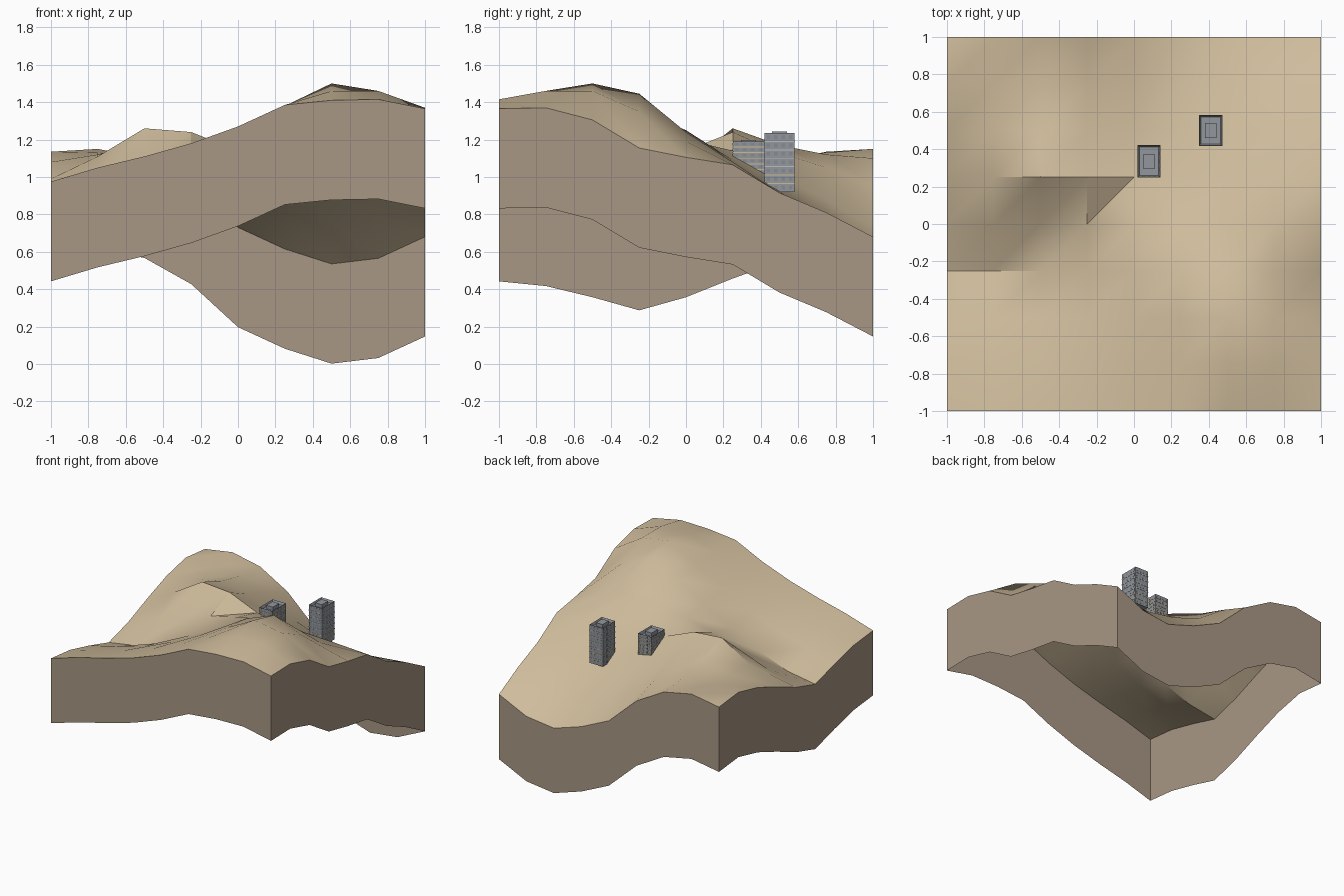
import bpy
import bmesh
import math
from mathutils import Vector

start_cube = bpy.data.objects.get("Cube")
if start_cube:
    bpy.data.objects.remove(start_cube, do_unlink=True)


def make_material(name, colour):
    material = bpy.data.materials.new(name)
    material.use_nodes = True
    rgba = (*colour, 1)
    material.diffuse_color = rgba
    material.node_tree.nodes["Principled BSDF"].inputs["Base Color"].default_value = rgba
    return material


sand = make_material("sand ground", (0.62, 0.50, 0.33))
earth = make_material("cut earth", (0.39, 0.31, 0.23))
concrete = make_material("grey concrete", (0.29, 0.31, 0.335))
glass = make_material("grey glass", (0.24, 0.26, 0.29))
pale = make_material("pale window light", (0.50, 0.52, 0.52))
amber = make_material("amber window light", (0.62, 0.50, 0.28))


def add_object(name, bm, materials):
    mesh = bpy.data.meshes.new(name)
    bm.normal_update()
    bm.to_mesh(mesh)
    bm.free()
    for material in materials:
        mesh.materials.append(material)
    obj = bpy.data.objects.new(name, mesh)
    bpy.context.collection.objects.link(obj)
    return obj


def add_box(bm, low, high, material_index=0):
    """Add one axis-aligned box between two corners."""
    low, high = Vector(low), Vector(high)
    verts = bmesh.ops.create_cube(bm, size=1)["verts"]
    size = high - low
    for vert in verts:
        vert.co = (low + high) / 2 + Vector(c * s for c, s in zip(vert.co, size))
    for face in {f for v in verts for f in v.link_faces}:
        face.material_index = material_index
    return verts


# Ground heights in hundredths, one row per step from front to back
HEIGHTS = (
    (97.5, 105, 111, 118, 127, 138.5, 141, 141.5, 136.5),
    (95, 101, 108, 116, 126, 138, 146, 146, 137),
    (89, 95, 102, 112, 124, 137, 150, 146, 130.5),
    (82, 86, 95, 108, 120, 135, 144.5, 135, 115.5),
    (89, 97, 106, 114, 120, 125, 124, 119, 110.5),
    (99, 111, 126, 124, 114, 109, 108, 108, 106.5),
    (108, 112, 117, 113, 100, 95, 92, 91, 91.5),
    (113.5, 113, 112, 105, 88, 80, 76, 77, 81),
    (111, 115, 110, 96, 73, 61.5, 53.5, 56.5, 68),
)
STEP = 0.25
SKIRT = 0.533


def build_terrain():
    bm = bmesh.new()
    grid = [[bm.verts.new((x * STEP - 1, y * STEP - 1, height / 100))
             for x, height in enumerate(row)] for y, row in enumerate(HEIGHTS)]
    count = len(grid) - 1
    # Hilly top, split along the rising diagonal
    for y in range(count):
        for x in range(count):
            a, b = grid[y][x], grid[y][x + 1]
            c, d = grid[y + 1][x + 1], grid[y + 1][x]
            bm.faces.new((a, b, c))
            bm.faces.new((a, c, d))
    # Cut sides that follow the rim, open underneath
    rim = [e for e in bm.edges if e.is_boundary]
    made = bmesh.ops.extrude_edge_only(bm, edges=rim)["geom"]
    for item in made:
        if isinstance(item, bmesh.types.BMVert):
            item.co.z -= SKIRT
        elif isinstance(item, bmesh.types.BMFace):
            item.material_index = 1
    bmesh.ops.recalc_face_normals(bm, faces=bm.faces)
    bm.normal_update()
    if sum(f.normal.z for f in bm.faces) < 0:
        bmesh.ops.reverse_faces(bm, faces=bm.faces)
    return add_object("terrain", bm, (sand, earth))


def build_tower(name, x0, x1, y0, y1, base, top, floors, lit_below):
    """Shell with a roof parapet, bands of light and rows of windows."""
    bm = bmesh.new()
    add_box(bm, (x0, y0, base), (x1, y1, top))
    bm.normal_update()
    roof = [f for f in bm.faces if f.normal.z > 0.9]
    bmesh.ops.inset_region(bm, faces=roof, thickness=0.012)
    bmesh.ops.translate(bm, verts=roof[0].verts, vec=(0, 0, -0.02))
    add_object(name + "_walls", bm, (concrete,))

    # Plant room on the roof
    bm = bmesh.new()
    cx, cy = (x0 + x1) / 2, (y0 + y1) / 2
    add_box(bm, (cx - 0.03, cy - 0.04, top - 0.02), (cx + 0.03, cy + 0.04, top + 0.008))
    add_object(name + "_roof_unit", bm, (concrete,))

    # Thin bands between the floors
    bm = bmesh.new()
    out = 0.002
    storey = (top - base) / floors
    for floor in range(1, floors):
        z = base + floor * storey
        add_box(bm, (x0 - out, y0 - out, z - 0.0025),
                (x1 + out, y1 + out, z + 0.0025), int(z < lit_below))
    add_object(name + "_light_bands", bm, (pale, amber))

    # Window plates on all four walls
    bm = bmesh.new()
    out = 0.001
    for floor in range(floors):
        low = base + (floor + 0.3) * storey
        high = base + (floor + 0.75) * storey
        for i in range(4):
            a, b = (i + 0.25) / 4, (i + 0.75) / 4
            wx, wy = x1 - x0, y1 - y0
            for y in (y0, y1):
                add_box(bm, (x0 + a * wx, y - out, low), (x0 + b * wx, y + out, high))
            for x in (x0, x1):
                add_box(bm, (x - out, y0 + a * wy, low), (x + out, y0 + b * wy, high))
    add_object(name + "_windows", bm, (glass,))


terrain = build_terrain()
bpy.ops.object.select_all(action="DESELECT")
terrain.select_set(True)
bpy.context.view_layer.objects.active = terrain
bpy.ops.object.shade_smooth_by_angle(angle=math.radians(35))

build_tower("short_tower", 0.02, 0.14, 0.25, 0.42, 1.01, 1.19, 6, 1.3)
build_tower("tall_tower", 0.35, 0.47, 0.42, 0.58, 0.92, 1.235, 7, 1.02)
